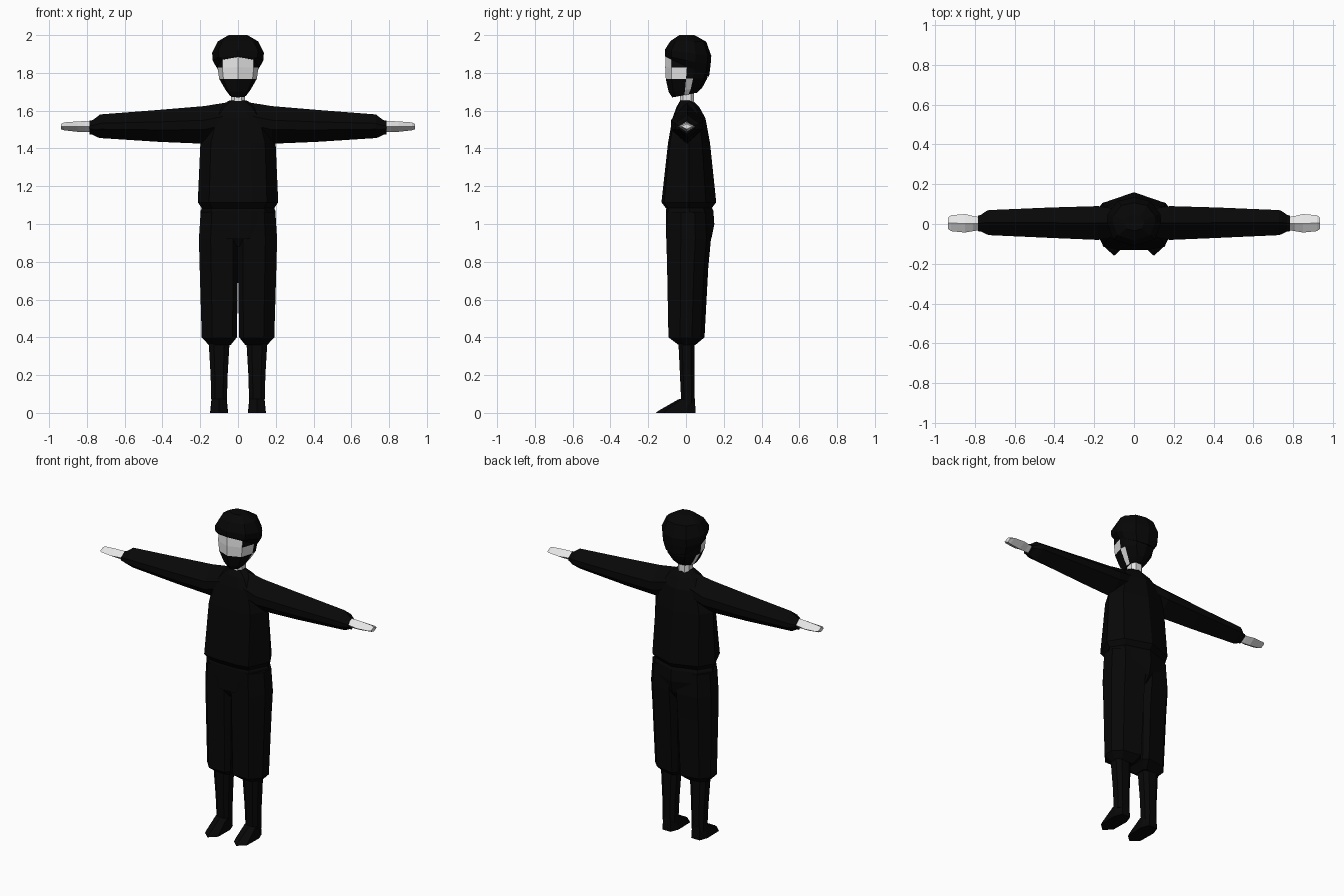
import bpy, bmesh


def material(name, rgb):
    m = bpy.data.materials.new(name)
    m.diffuse_color = (*rgb, 1)
    return m


CLOTH = material("black cloth", (0.0022, 0.0022, 0.0022))
HAIR = material("black hair", (0.002, 0.002, 0.002))
SKIN = material("pale skin", (0.8, 0.8, 0.8))


def outline(half):
    """Close a right-hand half outline by mirroring it in x."""
    return half + [(-x, y) for x, y in reversed(half) if x]


def section(shape, zf, zb, hw, yf, yb, cx=0.0):
    """Horizontal ring, tilted from height zf at the front to zb at the back."""
    cy, hy = (yf + yb) / 2, (yb - yf) / 2
    return [(cx + x * hw, cy + y * hy, zf + (zb - zf) * (y + 1) / 2) for x, y in shape]


def loft(name, rings, mats, rule=None, mirror=False):
    """Skin rings of equal length, cap the ends; rule(ring, side) picks a material."""
    bm = bmesh.new()
    loops = [[bm.verts.new(p) for p in r] for r in rings]
    n = len(loops[0])
    for i in range(len(loops) - 1):
        for j in range(n):
            k = (j + 1) % n
            f = bm.faces.new((loops[i][j], loops[i][k], loops[i + 1][k], loops[i + 1][j]))
            if rule:
                f.material_index = rule(i, j)
    for cap in (loops[0], loops[-1]):
        f = bm.faces.new(cap)
        f.material_index = len(mats) - 1
    bmesh.ops.recalc_face_normals(bm, faces=bm.faces)
    me = bpy.data.meshes.new(name)
    bm.to_mesh(me)
    bm.free()
    for m in mats:
        me.materials.append(m)
    ob = bpy.data.objects.new(name, me)
    bpy.context.collection.objects.link(ob)
    if mirror:
        ob.modifiers.new("mirror", "MIRROR")
    return ob


BODY = outline([(0.35, -1), (0.72, -0.9), (1, 0), (0.75, 0.62), (0, 1)])
HEAD = outline([(0, -1), (0.77, -0.72), (1, -0.02), (0.97, 0.32), (0.6, 0.85), (0, 1)])
OCT = outline([(0.5, -1), (1, -0.55), (1, 0.55), (0.5, 1)])
SLEEVE = outline([(0, -1), (1, -0.25), (1, 0.25), (0, 1)])
PALM = outline([(0, -1), (1, 0), (0, 1)])
LEG = [(0.4, -1), (1, -0.35), (1, 0.3), (0.5, 0.8), (-0.75, 1), (-1, 0.7), (-1, -0.7), (-0.75, -1)]

# Loose jacket with tucked hem
loft("jacket", [section(BODY, z, z, hw, yf, yb) for z, hw, yf, yb in (
    (1.075, 0.185, -0.10, 0.13), (1.115, 0.213, -0.13, 0.16),
    (1.43, 0.199, -0.095, 0.127), (1.56, 0.155, -0.072, 0.103),
    (1.62, 0.10, -0.05, 0.07), (1.655, 0.045, -0.03, 0.035))], [CLOTH])


# Sleeves and hands run along x
def limb(name, shape, rows, mat):
    loft(name, [[(x, (y0 + y1) / 2 + u * (y1 - y0) / 2, (z0 + z1) / 2 + v * (z1 - z0) / 2)
                 for u, v in shape] for x, y0, y1, z0, z1 in rows], [mat], mirror=True)


limb("sleeve", SLEEVE, (
    (0.05, -0.06, 0.07, 1.46, 1.645), (0.18, -0.08, 0.09, 1.425, 1.624),
    (0.42, -0.07, 0.083, 1.435, 1.604), (0.73, -0.056, 0.07, 1.455, 1.58),
    (0.745, -0.05, 0.064, 1.46, 1.568), (0.77, -0.038, 0.046, 1.473, 1.55),
    (0.785, -0.036, 0.042, 1.475, 1.547)), CLOTH)
limb("hand", PALM, (
    (0.76, -0.028, 0.032, 1.487, 1.546), (0.81, -0.036, 0.04, 1.487, 1.545),
    (0.85, -0.043, 0.05, 1.488, 1.543), (0.92, -0.036, 0.044, 1.496, 1.538),
    (0.937, -0.024, 0.032, 1.502, 1.53)), SKIN)

# Trousers: hips and baggy legs gathered below the knee
loft("hips", [section(BODY, z, z, hw, yf, yb) for z, hw, yf, yb in (
    (0.88, 0.09, -0.08, 0.10), (0.925, 0.15, -0.106, 0.135), (1.0, 0.197, -0.107, 0.15),
    (1.07, 0.198, -0.107, 0.145), (1.10, 0.185, -0.10, 0.13))], [CLOTH])
loft("trouser_leg", [section(LEG, z, z, (x1 - x0) / 2, yf, yb, (x0 + x1) / 2)
                     for z, x0, x1, yf, yb in (
    (0.36, 0.038, 0.155, -0.04, 0.05), (0.40, 0.006, 0.192, -0.093, 0.098),
    (0.77, 0.0, 0.203, -0.1, 0.118), (0.92, 0.0, 0.207, -0.104, 0.132),
    (1.06, 0.0, 0.198, -0.10, 0.125))], [CLOTH], mirror=True)

# Shins
loft("shin", [section(OCT, z, z, hw, yf, yb, 0.1) for z, hw, yf, yb in (
    (0.05, 0.041, -0.025, 0.045), (0.2, 0.045, -0.032, 0.045),
    (0.37, 0.055, -0.04, 0.045))], [CLOTH], mirror=True)

# Pointed shoes, sloping from the ankle to the toe
FOOT = outline([(0, -1), (0.95, -0.6), (1, 0.5), (0.6, 1)])
loft("shoe", [section(FOOT, 0, 0, 0.048, -0.16, 0.05, 0.1),
              section(FOOT, 0.012, 0.02, 0.046, -0.145, 0.05, 0.1),
              section(FOOT, 0.072, 0.08, 0.04, -0.04, 0.046, 0.1)], [CLOTH], mirror=True)

# Neck
loft("neck", [section(OCT, z, z, 0.038, -0.032, 0.042) for z in (1.63, 1.73)], [SKIN])


# Head: bare face band, masked jaw, dark back of the head
def head_rule(ring, side):
    s = min(side, 9 - side)
    if ring >= 2:
        return 0 if s == 0 or (s == 1 and ring == 2) else 2
    return 0 if s == 2 else (1 if s < 2 else 2)


loft("head", [section(HEAD, *r) for r in (
    (1.67, 1.695, 0.045, -0.073, 0.058), (1.70, 1.72, 0.066, -0.092, 0.085),
    (1.768, 1.77, 0.10, -0.107, 0.112), (1.83, 1.825, 0.108, -0.11, 0.123),
    (1.89, 1.87, 0.108, -0.107, 0.123))], [SKIN, CLOTH, HAIR], head_rule)

# Hair cap overhanging the face
loft("hair", [section(HEAD, *r) for r in (
    (1.885, 1.78, 0.109, -0.109, 0.122), (1.89, 1.84, 0.134, -0.111, 0.13),
    (1.922, 1.89, 0.137, -0.112, 0.134), (1.968, 1.965, 0.107, -0.083, 0.107),
    (2.0, 2.0, 0.05, -0.035, 0.045))], [HAIR])
